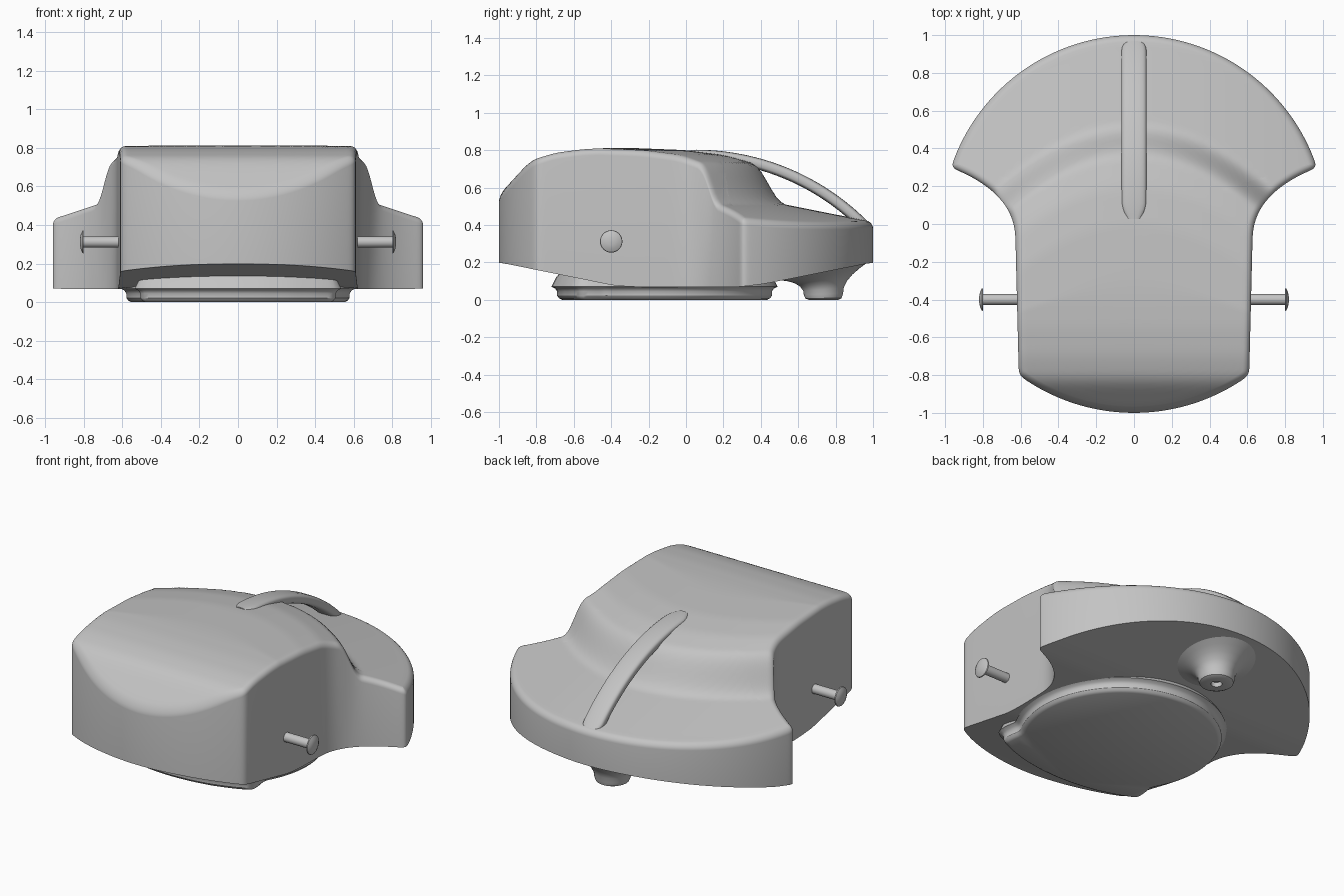
import bpy, bmesh, math
from mathutils import Vector

cube = bpy.data.objects.get("Cube")
if cube:
    bpy.data.objects.remove(cube)

grey = bpy.data.materials.new("plain grey")
grey.use_nodes = True
COLOUR = (0.55, 0.55, 0.55, 1)
grey.diffuse_color = COLOUR
grey.node_tree.nodes["Principled BSDF"].inputs["Base Color"].default_value = COLOUR


def loft(name, rings, angle=35):
    """Skin a list of equal closed rings and cap both ends."""
    bm = bmesh.new()
    rows = [[bm.verts.new(p) for p in ring] for ring in rings]
    for a, b in zip(rows, rows[1:]):
        for i in range(len(a)):
            j = (i + 1) % len(a)
            bm.faces.new((a[i], a[j], b[j], b[i]))
    bm.faces.new(rows[0])
    bm.faces.new(rows[-1])
    bmesh.ops.recalc_face_normals(bm, faces=bm.faces)
    mesh = bpy.data.meshes.new(name)
    bm.to_mesh(mesh)
    bm.free()
    mesh.materials.append(grey)
    ob = bpy.data.objects.new(name, mesh)
    bpy.context.collection.objects.link(ob)
    bpy.ops.object.select_all(action='DESELECT')
    ob.select_set(True)
    bpy.context.view_layer.objects.active = ob
    bpy.ops.object.shade_smooth_by_angle(angle=math.radians(angle))
    return ob


def lookup(profile, t):
    """Piecewise linear profile, held level past its ends."""
    if t <= profile[0][0]:
        return profile[0][1]
    for (a, za), (b, zb) in zip(profile, profile[1:]):
        if t <= b:
            return za + (zb - za) * (t - a) / (b - a)
    return profile[-1][1]


def soft(profile, t, width):
    """Profile with its corners rounded by averaging."""
    return sum(lookup(profile, t + width * k / 4) for k in range(-4, 5)) / 9


def arc(cy, r, start, end, n=60):
    return [Vector((r * math.cos(a), cy + r * math.sin(a)))
            for a in (math.radians(start + (end - start) * k / n) for k in range(n + 1))]


def resample(half, count, passes):
    """Mirror a right-hand outline, space it evenly and round its corners."""
    pts = half + [Vector((-p.x, p.y)) for p in reversed(half[1:-1])]
    closed = pts + [pts[0]]
    total = sum((b - a).length for a, b in zip(closed, closed[1:]))
    out, k, run = [], 0, 0.0
    for i in range(count):
        goal = total * i / count
        while run + (closed[k + 1] - closed[k]).length < goal:
            run += (closed[k + 1] - closed[k]).length
            k += 1
        step = closed[k + 1] - closed[k]
        out.append(closed[k] + step * ((goal - run) / max(step.length, 1e-9)))
    for _ in range(passes):
        out = [(out[i - 1] + out[i] * 2 + out[(i + 1) % count]) / 4 for i in range(count)]
    return out


def inset(pts, d):
    """Move an anticlockwise outline inwards."""
    n = len(pts)
    out = []
    for i, p in enumerate(pts):
        t = (pts[(i + 1) % n] - pts[i - 1]).normalized()
        out.append(p + Vector((-t.y, t.x)) * d)
    return out


# Body: plan outline with a sloped nose, a stepped back and a rising underside
NOSE = [(-1.1, .45), (-1, .56), (-.83, .745), (-.7, .785), (-.55, .805), (-.4, .812), (0, .812)]
BACK = [(-.3, .812), (0, .80), (.2, .775), (.38, .725), (.5, .515), (.98, .42), (1.1, .40)]
UNDER = [(-1, .20), (-.38, .075), (-.25, .068), (.28, .068), (.42, .085), (1, .20)]


def top(p):
    return min(soft(NOSE, p.y, .04), soft(BACK, p.y + .65 * p.x ** 2, .035))


a0, a1, a2 = Vector((.628, -.06)), Vector((.64, .17)), Vector((.968, .298))
flank = [a0 * (1 - t) ** 2 + a1 * 2 * t * (1 - t) + a2 * t * t for t in (k / 24 for k in range(25))]
half = arc(.03, 1.03, -90, -53.7) + flank + arc(-.02, 1.02, 18.2, 90)
outline = resample(half, 420, 4)
centre = Vector((0, .05))
scales = [k / 36 for k in range(1, 36)]


def shrink(pts, s):
    return [centre + (p - centre) * s for p in pts]


def under_ring(pts):
    return [(p.x, p.y, soft(UNDER, p.y, .04)) for p in pts]


rings = [under_ring(shrink(outline, s)) for s in [.005] + scales + [1]]
EDGE = .035
for k in range(7):
    a = math.pi / 2 * k / 6
    ring = inset(outline, EDGE * (1 - math.cos(a)))
    rings.append([(p.x, p.y, top(p) - EDGE * (1 - math.sin(a))) for p in ring])
inner = inset(outline, EDGE)
rings += [[(p.x, p.y, top(p)) for p in shrink(inner, s)] for s in scales[::-1] + [.005]]
loft("body", rings)

# Base pad: round plate with a wider front lip
lip = [Vector(p) for p in ((0, -.69), (.13, -.683), (.27, -.66), (.40, -.62), (.51, -.57), (.5, -.45))]
pad = resample(lip + arc(-.12, .58, -33, 90), 160, 2)
levels = [(0, .025), (.008, .01), (.022, 0), (.045, 0), (.06, -.01), (.07, -.03), (.12, -.005), (.15, .02)]
loft("base_pad", [[(p.x, p.y, z) for p in inset(pad, d)] for z, d in levels])


def circle(r, n=48):
    return [(r * math.cos(math.tau * k / n), r * math.sin(math.tau * k / n)) for k in range(n)]


# Rear foot: flared, with a small socket underneath
FOOT = [(.002, .03), (.032, .03), (.032, 0), (.08, 0), (.097, .008), (.105, .03), (.108, .055),
        (.125, .085), (.155, .112), (.19, .132), (.23, .15), (.2, .19)]
loft("rear_foot", [[(x, .735 + y, z + y * .2 * z / .15) for x, y in circle(r)] for r, z in FOOT])

# Side pegs: thin shaft with a shallow domed head
PEG = [(.029, .58), (.029, .80), (.06, .80), (.058, .806), (.04, .815), (.02, .819), (.002, .82)]
for side, name in ((1, "left_peg"), (-1, "right_peg")):
    loft(name, [[(side * d, -.4 + a, .312 + b) for a, b in circle(r, 32)] for r, d in PEG])

# Handle: arched strap with rounded edges
R, THICK, WIDE = 1.30, .03, .066
strap = []
COUNT = 40
for k in range(COUNT + 1):
    a = math.radians(-1 + 47.5 * k / COUNT)
    end = min(k, COUNT - k)
    w = WIDE * (1 if end > 2 else (.55, .8, .94)[end])
    section = []
    for c, s in circle(1, 24):
        u = math.copysign(abs(c) ** .6, c) * w
        v = math.copysign(abs(s) ** .6, s) * THICK
        rad = R - THICK + v
        section.append((u, .05 + rad * math.sin(a), .802 - R + rad * math.cos(a)))
    strap.append(section)
loft("handle", strap, 50)
